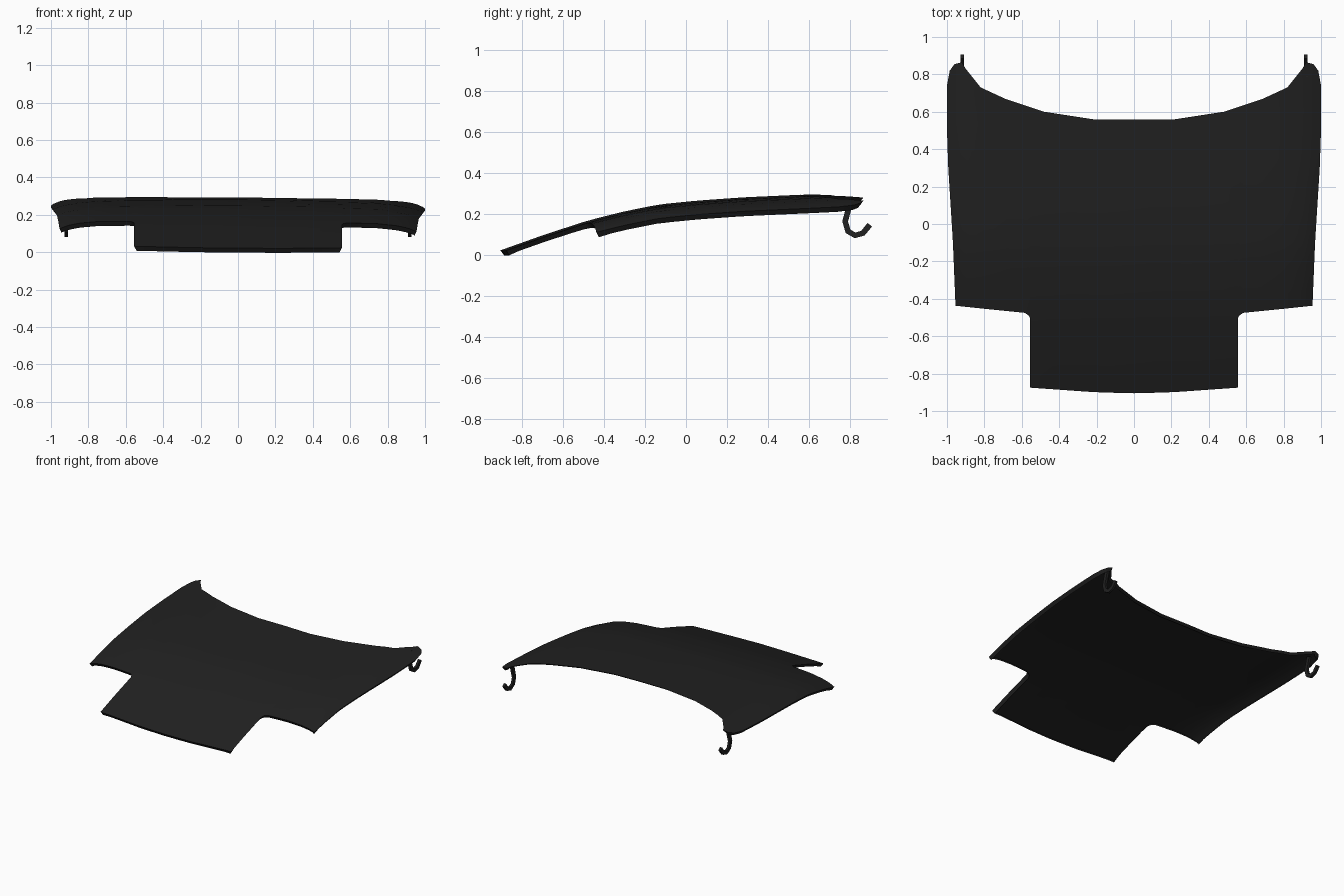
import bpy, bmesh, math
from mathutils import Vector

if "Cube" in bpy.data.objects:
    bpy.data.objects.remove(bpy.data.objects["Cube"])

black = bpy.data.materials.new("black paint")
black.diffuse_color = (0.015, 0.015, 0.015, 1)
black.use_nodes = True
black.node_tree.nodes["Principled BSDF"].inputs["Base Color"].default_value = black.diffuse_color


def lerp(table, v):
    """Piecewise linear lookup in a list of (key, value)."""
    if v <= table[0][0]:
        return table[0][1]
    for (a, fa), (b, fb) in zip(table, table[1:]):
        if v <= b:
            return fa + (fb - fa) * (v - a) / (b - a)
    return table[-1][1]


def add_object(name, bm, angle):
    me = bpy.data.meshes.new(name)
    bm.to_mesh(me)
    bm.free()
    ob = bpy.data.objects.new(name, me)
    bpy.context.collection.objects.link(ob)
    me.materials.append(black)
    bpy.ops.object.select_all(action='DESELECT')
    ob.select_set(True)
    bpy.context.view_layer.objects.active = ob
    bpy.ops.object.shade_smooth_by_angle(angle=math.radians(angle))
    return ob


# Outline and height profiles of the panel
FRONT = [(0, -.905), (.2, -.90), (.555, -.875)]
NOTCH = [(0, -.505), (.556, -.505), (.565, -.488), (.585, -.475), (1, -.437)]
REAR = [(0, .56), (.22, .56), (.48, .60), (.69, .67), (.82, .73), (.9, .83),
        (.92, .865), (.96, .855), (.985, .82), (1, .74)]
WIDTH = [(-.47, .953), (-.1, .968), (.3, .993), (.5, 1)]
CROWN = [(-.905, .022), (-.7, .095), (-.48, .167), (-.3, .212), (-.13, .246),
         (.05, .264), (.27, .280), (.6, .295), (.87, .308)]
DROP = [(0, 0), (.5, .005), (.75, .013), (.88, .027), (.95, .042), (1, .06)]


def surface(s, y):
    a = abs(s)
    blend = max(0, (a - .555) / .445)
    x = s * (1 + (lerp(WIDTH, y) - 1) * blend)
    return Vector((x, y, lerp(CROWN, y) - lerp(DROP, a) - .008 * x))


# Panel: grid of columns, the inner ones running on into the front tongue
half = [0, .11, .22, .35, .48, .555, .565, .585, .69, .76, .82, .87, .9, .92,
        .94, .96, .985, 1]
cols = [-s for s in reversed(half[1:])] + half
bm = bmesh.new()
NF, NB = 6, 16
grid = []
for s in cols:
    a = abs(s)
    n, r = lerp(NOTCH, a), lerp(REAR, a)
    col = [None] * NF
    if a <= .556:
        f = lerp(FRONT, a)
        col = [bm.verts.new(surface(s, f + (n - f) * i / NF)) for i in range(NF)]
    col += [bm.verts.new(surface(s, n + (r - n) * i / NB)) for i in range(NB + 1)]
    grid.append(col)
for c, d in zip(grid, grid[1:]):
    for i in range(NF + NB):
        q = (c[i], d[i], d[i + 1], c[i + 1])
        if all(q):
            bm.faces.new(q)

# Folded lip all round, turned down and inward
inward, down = {}, {}
rim = [e for e in bm.edges if e.is_boundary]
for e in rim:
    mid = (e.verts[0].co + e.verts[1].co) / 2
    t = (e.verts[1].co - e.verts[0].co).normalized()
    v = e.link_faces[0].calc_center_median() - mid
    v = (v - t * v.dot(t)).normalized()
    rear = mid.y > .5 and abs(mid.x) < .92
    for w in e.verts:
        inward[w] = inward.get(w, Vector()) + v
        down[w] = .014 if rear else .024
lip = {}
for w, v in inward.items():
    v.z = 0
    lip[w] = bm.verts.new(w.co + v.normalized() * .018 - Vector((0, 0, down[w])))
for e in rim:
    p, q = e.verts
    bm.faces.new((p, q, lip[q], lip[p]))
bmesh.ops.recalc_face_normals(bm, faces=bm.faces)
bm.normal_update()
if sum(f.normal.z * f.calc_area() for f in bm.faces) < 0:
    bmesh.ops.reverse_faces(bm, faces=bm.faces)
add_object("hood_panel", bm, 60)

# Hinge hooks: flat bar swept along a hook-shaped path
PATH = [Vector(p) for p in ((.80, .258), (.79, .215), (.776, .163), (.79, .115),
                            (.824, .095), (.863, .106), (.896, .147))]
for side, label in ((-1, "left"), (1, "right")):
    bm = bmesh.new()
    rings = []
    for i, p in enumerate(PATH):
        t = (PATH[min(i + 1, len(PATH) - 1)] - PATH[max(i - 1, 0)]).normalized()
        n = Vector((-t.y, t.x)) * .014
        rings.append([bm.verts.new((side * .918 + dx, p.x + k * n.x, p.y + k * n.y))
                      for dx, k in ((-.009, -1), (.009, -1), (.009, 1), (-.009, 1))])
    for a, b in zip(rings, rings[1:]):
        for j in range(4):
            k = (j + 1) % 4
            bm.faces.new((a[j], a[k], b[k], b[j]))
    bm.faces.new(rings[0])
    bm.faces.new(rings[-1])
    bmesh.ops.recalc_face_normals(bm, faces=bm.faces)
    add_object("hinge_hook_" + label, bm, 40)
